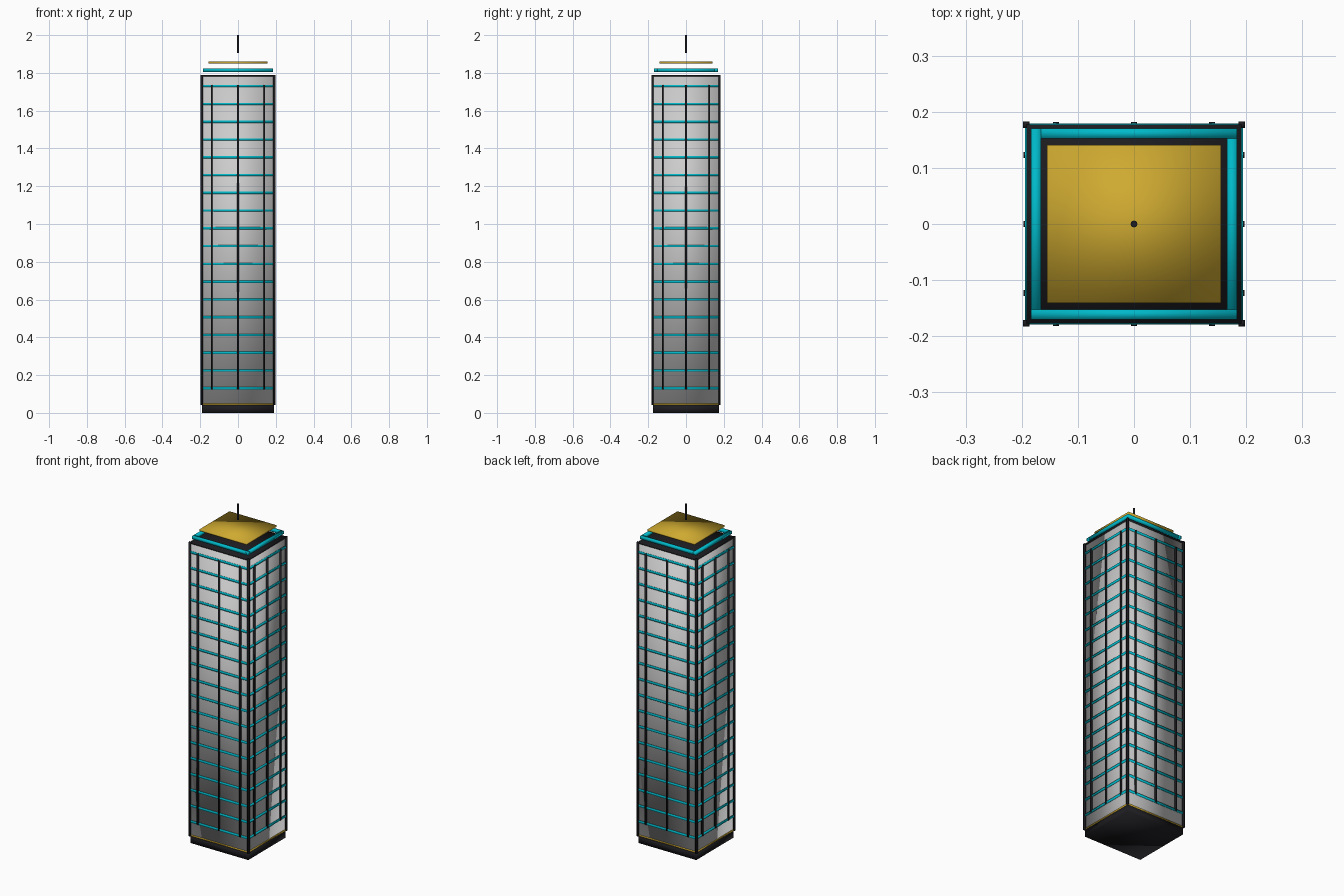
import bpy

if "Cube" in bpy.data.objects:
    bpy.data.objects.remove(bpy.data.objects["Cube"])


def material(name, rgb):
    m = bpy.data.materials.new(name)
    m.diffuse_color = (*rgb, 1)
    m.use_nodes = True
    m.node_tree.nodes["Principled BSDF"].inputs["Base Color"].default_value = m.diffuse_color
    return m


BLACK = material("black_metal", (0.012, 0.012, 0.015))
TEAL = material("teal_trim", (0.0, 0.48, 0.58))
GOLD = material("gold", (0.62, 0.40, 0.03))

HX, HY = 0.19, 0.175      # half width and half depth of the tower


def finish(name, mat):
    ob = bpy.context.object
    ob.name = name
    if mat:
        ob.data.materials.append(mat)
    bpy.ops.object.shade_smooth()   # soft gradients across the flat faces
    return ob


def box(name, hx, hy, z0, z1, mat=None, x=0, y=0):
    bpy.ops.mesh.primitive_cube_add(size=1, location=(x, y, (z0 + z1) / 2))
    bpy.context.object.scale = (2 * hx, 2 * hy, z1 - z0)
    bpy.ops.object.transform_apply(location=False, rotation=False)
    return finish(name, mat)


def ring(name, cx, cy, ex, ey, t, z0, z1, mat):
    """Four bars round the tower: centre lines at cx/cy, half lengths ex/ey."""
    for s in (-1, 1):
        box(name + "_long", ex, t, z0, z1, mat, y=s * cy)
        box(name + "_short", t, ey, z0, z1, mat, x=s * cx)


# Plinth, shaft and roof slab
box("plinth", HX, HY, 0, 0.042, BLACK)
box("plinth_trim", HX + 0.002, HY + 0.002, 0.042, 0.05, GOLD)
box("shaft", HX - 0.001, HY - 0.001, 0.05, 1.78)
box("roof_slab", HX + 0.002, HY + 0.002, 1.78, 1.79, BLACK)

# Floor bands
for i in range(18):
    z = 0.13 + i * 1.6 / 17
    ring("floor_band", HX, HY, 0.187, 0.172, 0.0045, z - 0.006, z + 0.006, TEAL)

# Corner posts
for sx in (-1, 1):
    for sy in (-1, 1):
        box("corner_post", 0.0055, 0.0055, 0.042, 1.79, BLACK,
            sx * (HX + 0.002), sy * (HY + 0.002))

# Vertical mullions, three on each side
for s in (-1, 1):
    for k in (-1, 0, 1):
        box("mullion", 0.005, 0.005, 0.125, 1.735, BLACK, k * 0.139, s * (HY + 0.002))
        box("mullion", 0.005, 0.005, 0.125, 1.735, BLACK, s * (HX + 0.002), k * 0.123)

# Floating crown: teal ring, gold plate, antenna
ring("crown_ring", 0.175, 0.161, 0.184, 0.17, 0.009, 1.806, 1.823, TEAL)
box("crown_plate", 0.155, 0.141, 1.85, 1.86, GOLD)
bpy.ops.mesh.primitive_cylinder_add(vertices=16, radius=0.006, depth=0.095,
                                    location=(0, 0, 1.9525))
finish("antenna", BLACK)
bpy.ops.object.shade_smooth_by_angle()
